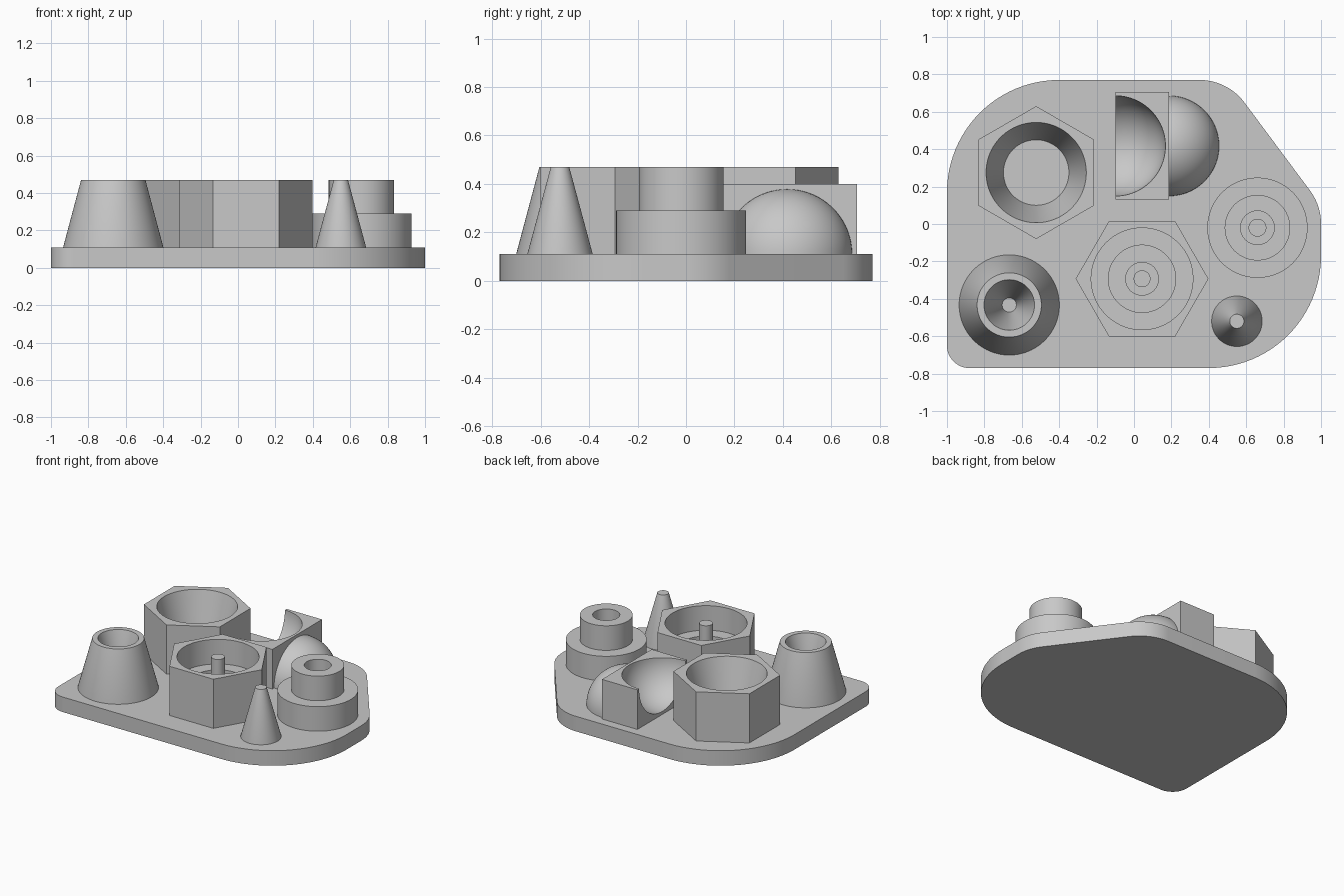
import bpy, bmesh, math
from mathutils import Vector

cube = bpy.data.objects.get("Cube")
if cube:
    bpy.data.objects.remove(cube, do_unlink=True)

grey = bpy.data.materials.new("light_grey")
grey.use_nodes = True
COLOUR = (0.58, 0.58, 0.58, 1)
grey.diffuse_color = COLOUR
grey.node_tree.nodes["Principled BSDF"].inputs["Base Color"].default_value = COLOUR

DECK, STEP, TOP = 0.11, 0.29, 0.47   # plate top, half height, full height
SUNK = DECK - 0.02                   # parts are rooted slightly in the plate
BIG, MID, SMALL, PIN = 0.268, 0.175, 0.09, 0.045
SEG = 96


def finish(name, bm, loc=(0, 0, 0)):
    bmesh.ops.remove_doubles(bm, verts=bm.verts, dist=1e-5)
    bmesh.ops.recalc_face_normals(bm, faces=bm.faces)
    mesh = bpy.data.meshes.new(name)
    bm.to_mesh(mesh)
    bm.free()
    mesh.materials.append(grey)
    obj = bpy.data.objects.new(name, mesh)
    obj.location = loc
    bpy.context.collection.objects.link(obj)
    return obj


def prism(name, outline, z0, z1, loc=(0, 0, 0)):
    bm = bmesh.new()
    face = bm.faces.new([bm.verts.new((x, y, z0)) for x, y in outline])
    top = bmesh.ops.extrude_face_region(bm, geom=[face])["geom"]
    verts = [g for g in top if isinstance(g, bmesh.types.BMVert)]
    bmesh.ops.translate(bm, verts=verts, vec=(0, 0, z1 - z0))
    # keep a bottom cap whether or not the extrusion kept the first face
    bmesh.ops.holes_fill(bm, edges=[e for e in bm.edges if e.is_boundary], sides=0)
    return finish(name, bm, loc)


def lathe(name, profile, loc):
    """Revolve a closed (radius, z) profile about the vertical axis."""
    bm = bmesh.new()
    n = len(profile)
    verts = [bm.verts.new((r, 0, z)) for r, z in profile]
    edges = [bm.edges.new((verts[i], verts[(i + 1) % n])) for i in range(n)
             if profile[i][0] or profile[(i + 1) % n][0]]
    bmesh.ops.spin(bm, geom=verts + edges, cent=(0, 0, 0), axis=(0, 0, 1),
                   angle=math.tau, steps=SEG, use_merge=False, use_duplicate=False)
    return finish(name, bm, (*loc, 0))


def cut(obj, cutter):
    mod = obj.modifiers.new("bore", 'BOOLEAN')
    mod.operation, mod.solver, mod.object = 'DIFFERENCE', 'EXACT', cutter
    cutter.hide_render = True
    bpy.context.view_layer.objects.active = obj
    bpy.ops.object.modifier_apply(modifier=mod.name)
    bpy.data.objects.remove(cutter, do_unlink=True)


def hexagon(radius, turn):
    angles = [math.radians(turn + 60 * i) for i in range(6)]
    return [(radius * math.cos(a), radius * math.sin(a)) for a in angles]


def taper(r0, r1, z):
    """Radius at height z of a cone going from r0 at the deck to r1 at the top."""
    return r0 + (r1 - r0) * (z - DECK) / (TOP - DECK)


def sphere(name, radius, loc):
    bm = bmesh.new()
    bmesh.ops.create_uvsphere(bm, u_segments=SEG, v_segments=SEG // 2, radius=radius)
    return finish(name, bm, loc)


# base plate: rounded corners given as centre, radius, start and end angle
SLANT = 36.7
corners = [(0.4, -0.17, 0.6, -90, 0), (0.7, 0.0, 0.3, 0, SLANT),
           (0.35, 0.47, 0.3, SLANT, 90), (-0.4, 0.17, 0.6, 90, 180),
           (-0.88, -0.65, 0.12, 180, 270)]
outline = []
for cx, cy, r, a0, a1 in corners:
    for i in range(25):
        a = math.radians(a0 + (a1 - a0) * i / 24)
        outline.append((cx + r * math.cos(a), cy + r * math.sin(a)))
parts = [prism("base_plate", outline, 0, DECK)]

# hexagonal block with a tapered bore
HEX_A = (-0.523, 0.275)
tapered_socket = prism("tapered_socket", hexagon(0.355, 30), SUNK, TOP, (*HEX_A, 0))
lo, hi = SUNK - 0.02, TOP + 0.02
cut(tapered_socket, lathe("taper_cutter", [
    (0, lo), (taper(MID, BIG, lo), lo), (taper(MID, BIG, hi), hi), (0, hi)], HEX_A))
parts.append(tapered_socket)

# hexagonal block with a stepped bore and a stepped centre pin
HEX_B = (0.043, -0.293)
stepped_socket = prism("stepped_socket", hexagon(0.355, 0), SUNK, TOP, (*HEX_B, 0))
cut(stepped_socket, lathe("step_cutter", [
    (0, lo), (MID + 0.005, lo), (MID + 0.005, STEP), (BIG + 0.004, STEP),
    (BIG + 0.004, hi), (0, hi)], HEX_B))
parts.append(stepped_socket)
parts.append(lathe("socket_pin", [
    (0, SUNK), (SMALL, SUNK), (SMALL, STEP), (PIN, STEP), (PIN, TOP), (0, TOP)], HEX_B))

# stepped stud with a stepped hole
parts.append(lathe("stepped_stud", [
    (PIN, SUNK), (BIG, SUNK), (BIG, STEP), (MID, STEP), (MID, TOP),
    (SMALL, TOP), (SMALL, STEP), (PIN, STEP)], (0.66, -0.02)))

# large hollow cone and small solid cone
NARROW, TIP = 0.135, 0.038
parts.append(lathe("hollow_cone", [
    (TIP, DECK - 0.01), (BIG, DECK - 0.01), (BIG, DECK), (MID - 0.003, TOP),
    (NARROW, TOP), (TIP, DECK)], (-0.667, -0.433)))
parts.append(lathe("small_cone", [
    (0, SUNK), (NARROW, SUNK), (NARROW, DECK), (TIP, TOP), (0, TOP)], (0.55, -0.52)))

# block with a quarter-sphere hollow on its right side
X0, X1, Y0, Y1, BLOCK_TOP = -0.1, 0.187, 0.13, 0.705, 0.40
YC = (Y0 + Y1) / 2
dome_block = prism("dome_block", [(X0, Y0), (X1, Y0), (X1, Y1), (X0, Y1)], SUNK, BLOCK_TOP)
cut(dome_block, sphere("hollow_cutter", BIG, (X0, YC, BLOCK_TOP)))
parts.append(dome_block)

# quarter dome on the other side of the block
bm = bmesh.new()
bmesh.ops.create_uvsphere(bm, u_segments=SEG, v_segments=SEG // 2, radius=BIG)
for normal in ((1, 0, 0), (0, 0, 1)):
    bmesh.ops.bisect_plane(bm, geom=bm.verts[:] + bm.edges[:] + bm.faces[:], dist=1e-5,
                           plane_co=Vector((0, 0, 0)), plane_no=normal, clear_inner=True)
parts.append(finish("quarter_dome", bm, (X1, YC, DECK)))

# smooth curved walls, keep crisp edges
bpy.ops.object.select_all(action='DESELECT')
for obj in parts:
    obj.select_set(True)
bpy.context.view_layer.objects.active = parts[0]
bpy.ops.object.shade_smooth_by_angle(angle=math.radians(30))
